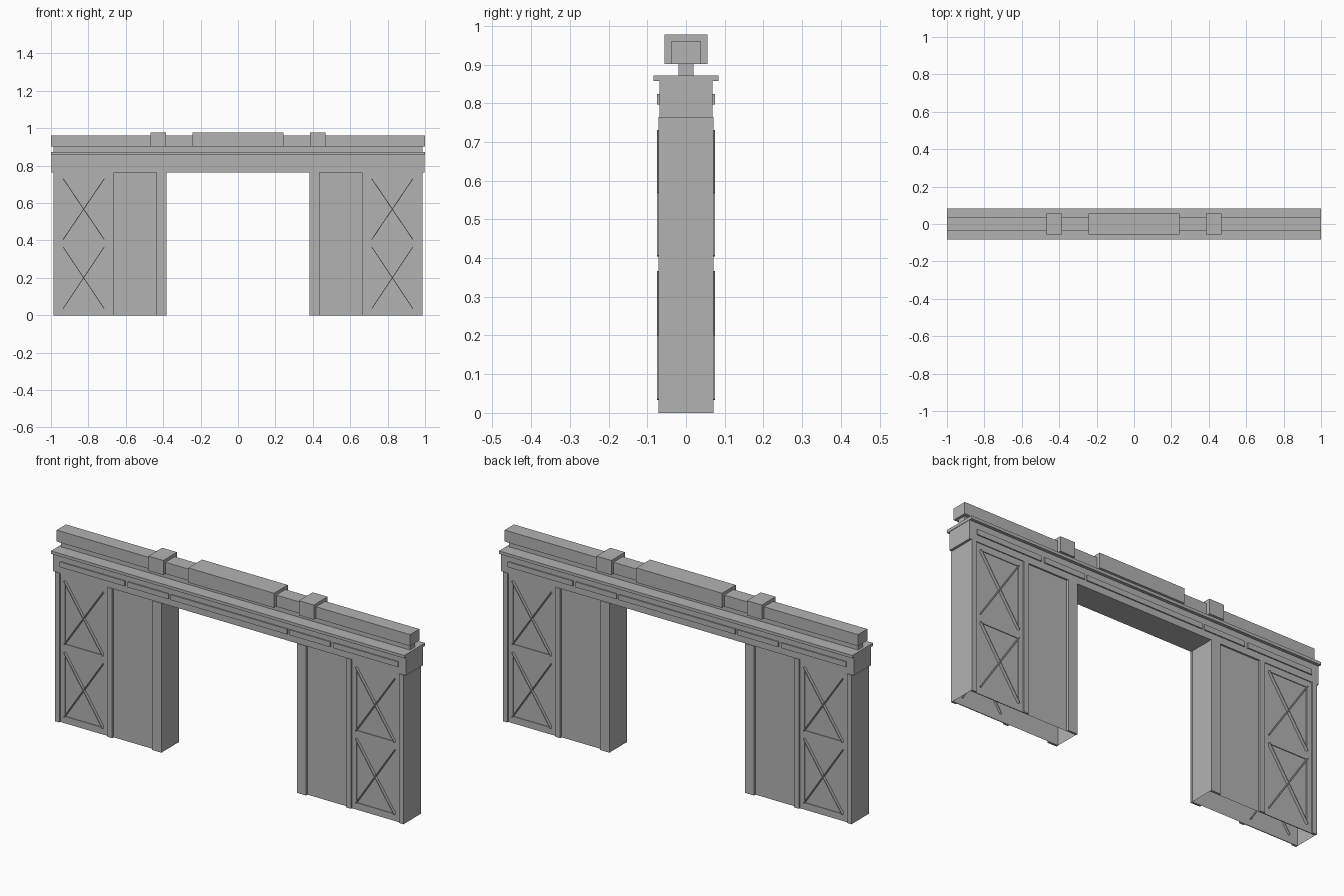
import bpy
import bmesh
from mathutils import Matrix, Vector

if "Cube" in bpy.data.objects:
    bpy.data.objects.remove(bpy.data.objects["Cube"], do_unlink=True)

grey = bpy.data.materials.new("plain_grey")
grey.use_nodes = True
GREY = (0.45, 0.45, 0.45, 1)
grey.diffuse_color = GREY
grey.node_tree.nodes["Principled BSDF"].inputs["Base Color"].default_value = GREY


def add_box(bm, x, y, z, open_bottom=False):
    """Add a box spanning the given (low, high) pairs."""
    size = [b - a for a, b in (x, y, z)]
    mid = [(a + b) / 2 for a, b in (x, y, z)]
    made = bmesh.ops.create_cube(bm, size=1, matrix=Matrix.Translation(mid) @ Matrix.Diagonal((*size, 1)))
    if open_bottom:
        faces = {f for v in made["verts"] for f in v.link_faces}
        low = min(faces, key=lambda f: f.calc_center_median().z)
        bmesh.ops.delete(bm, geom=[low], context="FACES_ONLY")


def add_brace(bm, start, end, y, width):
    """Add a flat diagonal bar from start to end (x, z)."""
    a, b = (Vector((p[0], 0, p[1])) for p in (start, end))
    run = b - a
    turn = run.to_track_quat("X", "Y").to_matrix().to_4x4()
    # Track the bar along X while its thin side stays on Y
    size = Matrix.Diagonal((run.length, y[1] - y[0], width, 1))
    mid = (a + b) / 2 + Vector((0, sum(y) / 2, 0))
    bmesh.ops.create_cube(bm, size=1, matrix=Matrix.Translation(mid) @ turn @ size)


def finish(name, bm):
    mesh = bpy.data.meshes.new(name)
    bm.to_mesh(mesh)
    bm.free()
    mesh.materials.append(grey)
    obj = bpy.data.objects.new(name, mesh)
    bpy.context.collection.objects.link(obj)
    return obj


def box(name, x, y, z):
    bm = bmesh.new()
    add_box(bm, (-x, x) if isinstance(x, float) else x, (-y, y), z)
    return finish(name, bm)


def mirrored(pair, side):
    return tuple(sorted(v * side for v in pair))


LEG_TOP = 0.764
POST, PANEL, FRAME = 0.0715, 0.06, 0.064
OUTER, INNER = 0.961, 0.689      # braced panel limits
BAR = 0.026

for side, label in ((1, "left"), (-1, "right")):
    # Hollow leg core, open underneath
    bm = bmesh.new()
    add_box(bm, mirrored((0.384, 0.986), side), (-PANEL, PANEL), (0, LEG_TOP), True)
    finish(label + "_leg_panel", bm)

    # Raised posts on both faces
    bm = bmesh.new()
    for span in ((OUTER, 0.986), (0.662, INNER), (0.383, 0.436)):
        for face in (1, -1):
            add_box(bm, mirrored(span, side), mirrored((PANEL, POST), face), (0, LEG_TOP))
    finish(label + "_leg_posts", bm)

    # Cross-braced frame on both faces of the outer panel
    bm = bmesh.new()
    for face in (1, -1):
        y = mirrored((PANEL, FRAME), face)
        for span in ((OUTER - BAR, OUTER), (INNER, INNER + BAR)):
            add_box(bm, mirrored(span, side), y, (0, LEG_TOP))
        for z in ((0, 0.035), (0.365, 0.405), (0.73, LEG_TOP)):
            add_box(bm, mirrored((INNER, OUTER), side), y, z)
        a, b = (INNER + BAR) * side, (OUTER - BAR) * side
        for low, high in ((0.035, 0.365), (0.405, 0.73)):
            add_brace(bm, (a, low), (b, high), y, BAR)
            add_brace(bm, (a, high), (b, low), y, BAR)
    finish(label + "_leg_bracing", bm)

    box(label + "_rail_block", mirrored((0.384, 0.468), side), 0.0555, (0.902, 0.977))

# Lintel, cornice and top rail
box("lintel_beam", 0.998, 0.0685, (0.763, 0.857))
box("cornice", 1.0, 0.084, (0.857, 0.872))
box("rail_neck", 0.987, 0.02, (0.872, 0.902))
box("top_rail", 1.0, 0.0375, (0.902, 0.961))
box("centre_rail_block", 0.243, 0.0555, (0.902, 0.977))

# Raised strips along both faces of the lintel
bm = bmesh.new()
for span in ((-0.957, -0.59), (-0.573, -0.342), (-0.33, 0.33), (0.342, 0.573), (0.59, 0.957)):
    for face in (1, -1):
        add_box(bm, span, mirrored((0.0685, 0.0745), face), (0.797, 0.824))
finish("lintel_strips", bm)
